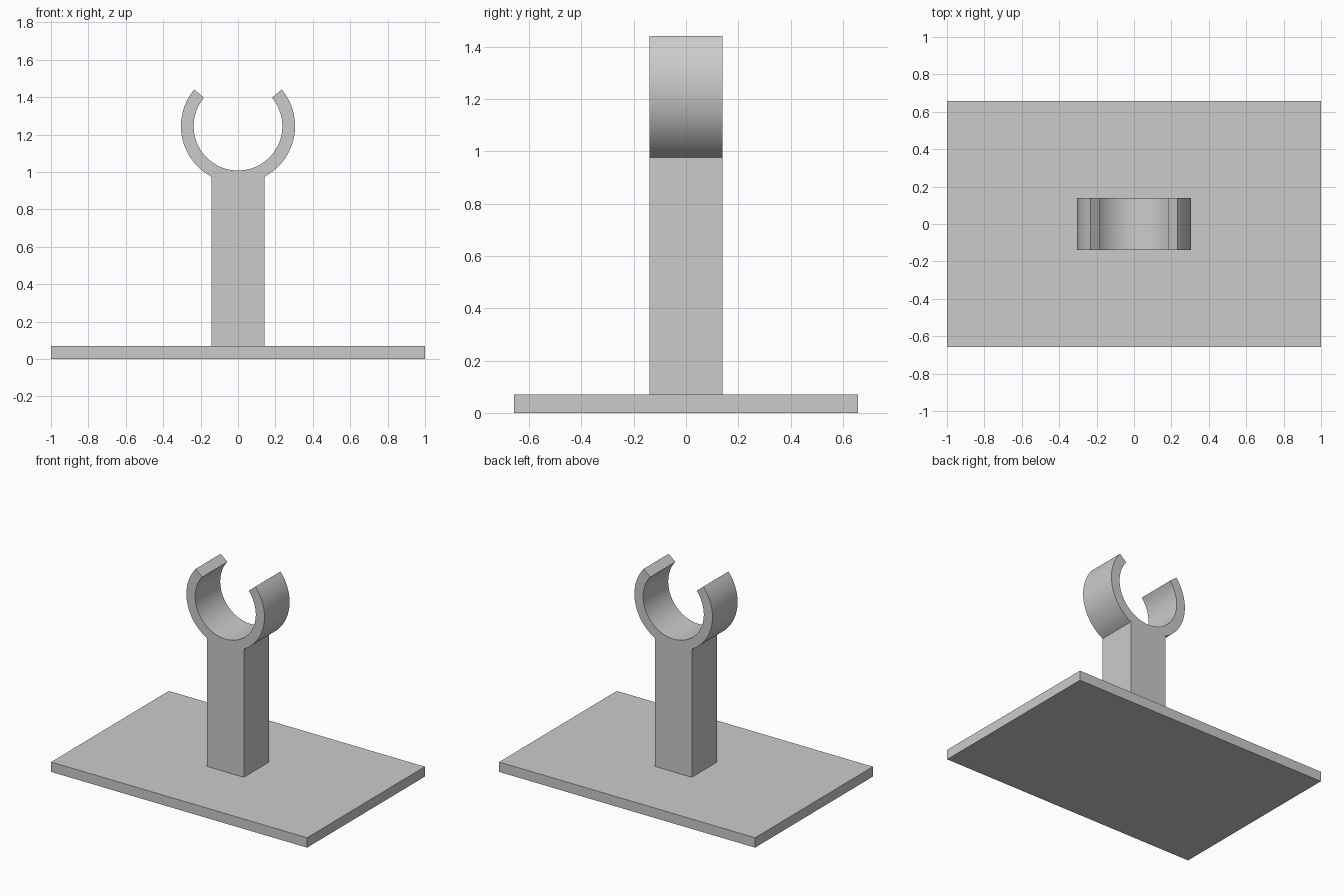
import bpy, bmesh
from math import sin, cos, asin, pi, radians

cube = bpy.data.objects.get("Cube")
if cube:
    bpy.data.objects.remove(cube, do_unlink=True)

grey = bpy.data.materials.new("plain grey")
grey.use_nodes = True
colour = (0.6, 0.6, 0.6, 1)
grey.diffuse_color = colour
grey.node_tree.nodes["Principled BSDF"].inputs["Base Color"].default_value = colour

BASE_TOP = 0.07
POST_HALF = 0.143
DEPTH_HALF = 0.14
CENTRE_Z, OUTER, INNER = 1.245, 0.305, 0.237


def arc(radius, start, end, steps):
    """Points in the xz plane around the clip centre."""
    angles = [start + (end - start) * i / steps for i in range(steps + 1)]
    return [(radius * cos(a), CENTRE_Z + radius * sin(a)) for a in angles]


def extrude_profile(name, points, half_depth):
    """Solid made by sweeping an xz outline along y."""
    bm = bmesh.new()
    face = bm.faces.new([bm.verts.new((x, -half_depth, z)) for x, z in points])
    swept = bmesh.ops.extrude_face_region(bm, geom=[face], use_keep_orig=True)
    moved = [v for v in swept["geom"] if isinstance(v, bmesh.types.BMVert)]
    bmesh.ops.translate(bm, verts=moved, vec=(0, 2 * half_depth, 0))
    bmesh.ops.recalc_face_normals(bm, faces=bm.faces)
    mesh = bpy.data.meshes.new(name)
    bm.to_mesh(mesh)
    bm.free()
    mesh.materials.append(grey)
    obj = bpy.data.objects.new(name, mesh)
    bpy.context.collection.objects.link(obj)
    return obj


# Flat base plate
extrude_profile("base_plate", [(-1, 0), (1, 0), (1, BASE_TOP), (-1, BASE_TOP)], 0.657)

# Square post flowing into an open round clip, as one outline
tip = radians(40)
join = -pi / 2 + asin(POST_HALF / OUTER)
outline = [(-POST_HALF, BASE_TOP), (POST_HALF, BASE_TOP)]
outline += arc(OUTER, join, tip, 32)
outline += arc(INNER, tip, -pi - tip, 80)
outline += arc(OUTER, pi - tip, pi - join, 32)
holder = extrude_profile("post_and_clip", outline, DEPTH_HALF)

# Smooth curved walls, sharp corners
bpy.ops.object.select_all(action="DESELECT")
holder.select_set(True)
bpy.context.view_layer.objects.active = holder
bpy.ops.object.shade_smooth_by_angle(angle=radians(25))
